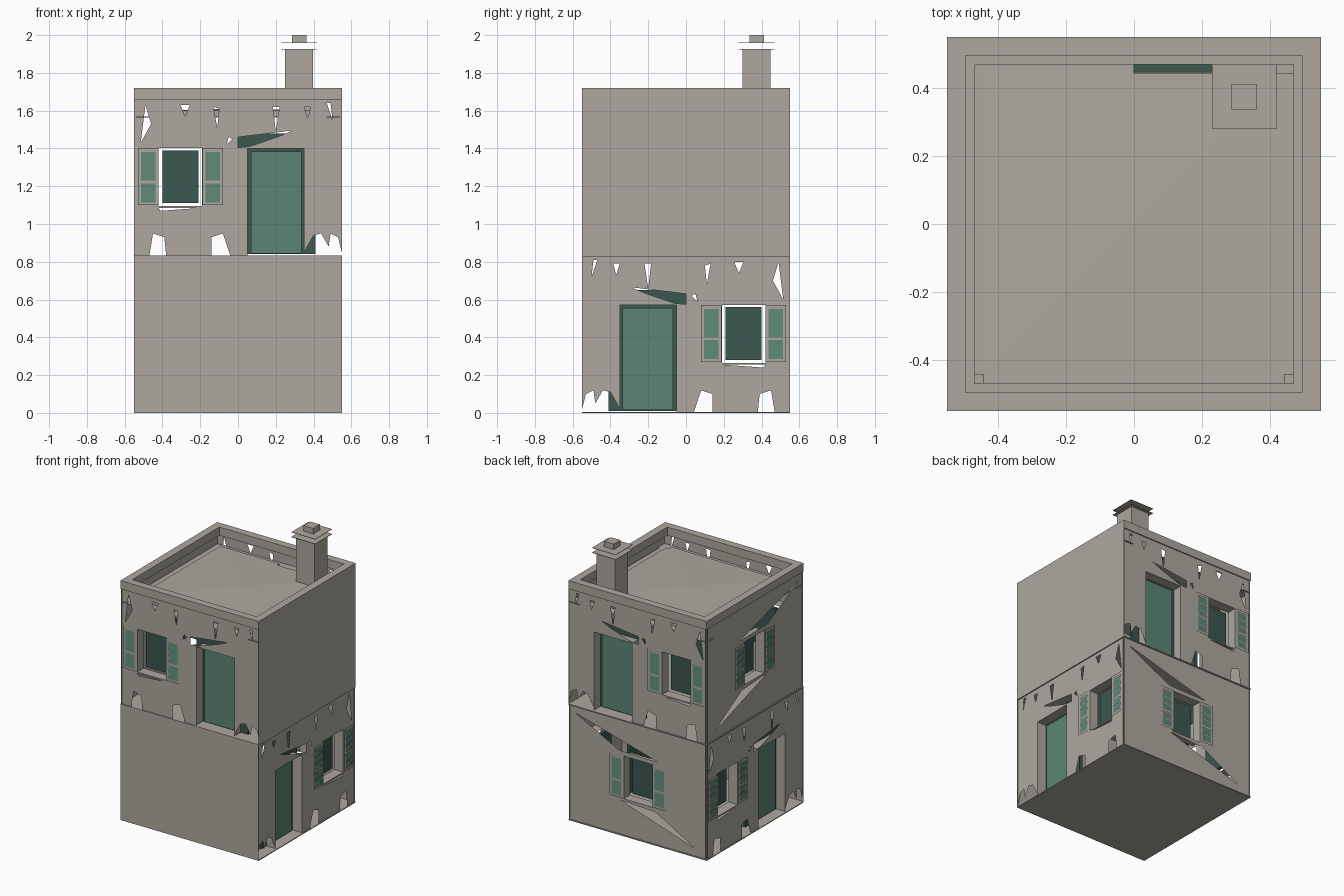
import bpy, bmesh
from mathutils import Matrix, Vector

cube = bpy.data.objects.get("Cube")
if cube:
    bpy.data.objects.remove(cube, do_unlink=True)


def material(name, rgb):
    m = bpy.data.materials.new(name)
    m.use_nodes = True
    m.diffuse_color = (*rgb, 1)
    m.node_tree.nodes["Principled BSDF"].inputs["Base Color"].default_value = (*rgb, 1)
    return m


plaster = material("grey plaster", (0.42, 0.395, 0.35))
green = material("painted green", (0.105, 0.235, 0.175))
dark = material("dark green", (0.045, 0.095, 0.08))

W, STOREY, TOP = 0.55, 0.83, 1.72
FACE = -0.542   # facade plane, leaving room for the shutters
BACK = -0.47    # plane of panes and doors

# Each side maps the local front (-y) onto one side of the house
FRONT = Matrix.Identity(4)
REAR = Matrix.Scale(-1, 4, (0, 1, 0))
RIGHT = Matrix(((0, -1, 0, 0), (-1, 0, 0, 0), (0, 0, 1, 0), (0, 0, 0, 1)))
LEFT = Matrix(((0, 1, 0, 0), (-1, 0, 0, 0), (0, 0, 1, 0), (0, 0, 0, 1)))


def finish(name, bm, mat, side=FRONT, base=0.0):
    m = Matrix.Translation((0, 0, base)) @ side
    bmesh.ops.transform(bm, matrix=m, verts=bm.verts)
    if m.determinant() < 0:
        bmesh.ops.reverse_faces(bm, faces=bm.faces)
    mesh = bpy.data.meshes.new(name)
    bm.to_mesh(mesh)
    bm.free()
    mesh.materials.append(mat)
    ob = bpy.data.objects.new(name, mesh)
    bpy.context.collection.objects.link(ob)
    return ob


def box(name, x, y, z, mat, side=FRONT, base=0.0):
    bm = bmesh.new()
    bmesh.ops.create_cube(bm, size=1)
    for v in bm.verts:
        v.co = [(a + b) / 2 + c * (b - a) for c, (a, b) in zip(v.co, (x, y, z))]
    return finish(name, bm, mat, side, base)


def sheet(name, loops, y, mat, side, base):
    """Flat wall from an outline followed by its holes."""
    bm = bmesh.new()
    for loop in loops:
        vs = [bm.verts.new((u, y, v)) for u, v in loop]
        for a, b in zip(vs, vs[1:] + vs[:1]):
            bm.edges.new((a, b))
    bmesh.ops.triangle_fill(bm, edges=bm.edges[:], use_beauty=True, normal=(0, -1, 0))
    return finish(name, bm, mat, side, base)


def quads(name, faces, mat, side=FRONT, base=0.0):
    bm = bmesh.new()
    for f in faces:
        bm.faces.new([bm.verts.new(p) for p in f])
    return finish(name, bm, mat, side, base)


def rect(x0, x1, z0, z1):
    return [(x0, z0), (x1, z0), (x1, z1), (x0, z1)]


def reveal(name, outline, side, base):
    """Strips running from an opening's edge back into the house."""
    faces = [[(a[0], FACE, a[1]), (b[0], FACE, b[1]), (b[0], BACK, b[1]), (a[0], BACK, a[1])]
             for a, b in zip(outline, outline[1:])]
    quads(name, faces, plaster, side, base)


def opening(c):
    return rect(c - 0.115, c + 0.115, 0.265, 0.572)


def window(label, c, side, base):
    hole = opening(c)
    reveal(label + "_window_reveal", hole + hole[:1], side, base)
    box(label + "_window_pane", (c - 0.096, c + 0.096), (BACK, BACK + 0.025),
        (0.28, 0.56), dark, side, base)
    # Louvred shutters on both sides
    for word, s in (("left", 1), ("right", -1)):
        x = c + s * 0.171
        sheet(f"{label}_{word}_shutter_frame",
              [rect(x - 0.054, x + 0.054, 0.27, 0.572),
               rect(x - 0.038, x + 0.038, 0.285, 0.385),
               rect(x - 0.038, x + 0.038, 0.4, 0.55)], -W, plaster, side, base)
        slats = []
        for z0, z1, n in ((0.285, 0.385, 2), (0.4, 0.55, 3)):
            h = (z1 - z0) / n
            for i in range(n):
                z = z0 + i * h
                slats.append([(x - 0.038, -W + 0.001, z), (x + 0.038, -W + 0.001, z),
                              (x + 0.038, FACE - 0.001, z + h), (x - 0.038, FACE - 0.001, z + h)])
        quads(f"{label}_{word}_shutter_slats", slats, green, side, base)


def ruined_facade(label, side, base):
    # Ragged foot with the doorway cut into it
    outline = [(-W, 0), (-0.47, 0), (-0.45, 0.12), (-0.39, 0.1), (-0.38, 0),
               (-0.14, 0), (-0.14, 0.1), (-0.08, 0.12), (-0.04, 0), (0.05, 0),
               (0.05, 0.57), (0.35, 0.57), (0.35, 0.02), (0.4, 0.11), (0.44, 0.12),
               (0.48, 0.05), (0.49, 0.12), (0.53, 0.1), (W, 0.02), (W, STOREY), (-W, STOREY)]
    holes = [
        opening(-0.305),
        [(0, 0.575), (0.06, 0.58), (0.22, 0.635), (0.29, 0.665), (0, 0.63)],
        [(-0.28, 0.74), (-0.255, 0.8), (-0.305, 0.8)],
        [(-0.11, 0.68), (-0.1, 0.78), (-0.13, 0.79)],
        [(0.2, 0.66), (0.22, 0.79), (0.185, 0.79)],
        [(0.37, 0.73), (0.385, 0.79), (0.35, 0.79)],
        [(-0.515, 0.6), (-0.46, 0.7), (-0.49, 0.8)],
        [(-0.06, 0.59), (-0.03, 0.62), (-0.05, 0.63)],
        [(0.5, 0.72), (0.49, 0.81), (0.47, 0.81)],
        [(-0.42, 0.255), (-0.2, 0.255), (-0.41, 0.24)],
    ]
    sheet(label + "_facade", [outline] + holes, FACE, plaster, side, base)
    window(label, -0.305, side, base)
    # Door leaf on a wide dark backing slab
    reveal(label + "_door_reveal", [(0.05, 0.01), (0.05, 0.57), (0.35, 0.57), (0.35, 0.01)],
           side, base)
    box(label + "_door_backing", (0, 0.41), (BACK, BACK + 0.025), (0.01, 0.65), dark, side, base)
    box(label + "_door_leaf", (0.07, 0.335), (BACK - 0.008, BACK), (0.015, 0.555),
        green, side, base)


def plain_wall(label, side, base, height, with_window):
    y = FACE if with_window else -W
    loops = [rect(-W, W, 0, height)]
    if with_window:
        loops += [opening(0),
                  [(-0.16, 0.6), (0.15, 0.605), (0.5, 0.78)],
                  [(-0.45, 0.06), (0.14, 0.25), (-0.14, 0.235)]]
        window(label, 0, side, base)
    sheet(label + "_wall", loops, y, plaster, side, base)


# Walls: ruined and plain storeys alternate around the house
ruined_facade("front_upper", FRONT, STOREY)
ruined_facade("rear_upper", REAR, STOREY)
ruined_facade("right_lower", RIGHT, 0)
ruined_facade("left_lower", LEFT, 0)
plain_wall("front_lower", FRONT, 0, STOREY, False)
plain_wall("right_upper", RIGHT, STOREY, TOP - STOREY, False)
plain_wall("rear_lower", REAR, 0, STOREY, True)
plain_wall("left_upper", LEFT, STOREY, TOP - STOREY, True)

# Floors
box("ground_slab", (-W, W), (-W, W), (0, 0.006), plaster)
box("upper_floor", (-W, W), (-W, W), (STOREY - 0.004, STOREY + 0.004), plaster)

# Parapet rim
IN = 0.495
for word, side in (("front", FRONT), ("rear", REAR)):
    box(word + "_parapet", (-W, W), (-W, -IN), (1.66, TOP), plaster, side)
for word, side in (("right", RIGHT), ("left", LEFT)):
    box(word + "_parapet", (-IN, IN), (-W, -IN), (1.66, TOP), plaster, side)

# Roof deck with a very slight rise to the middle, and the gutter around it
D, G = 0.442, 0.469
ring = [Vector((x, y, 1.6)) for x, y in ((-D, -D), (D, -D), (D, D), (-D, D))]
peak = Vector((0, 0, 1.612))
quads("roof_deck", [(a, b, peak) for a, b in zip(ring, ring[1:] + ring[:1])], plaster)
for word, side in (("front", FRONT), ("rear", REAR), ("right", RIGHT), ("left", LEFT)):
    box(word + "_gutter", (-W, W), (-W + 0.01, -G), (1.565, 1.57), plaster, side)
    if word != "rear":
        box(word + "_deck_edge", (-D, D), (-G, -D), (1.565, 1.6), plaster, side)
box("rear_deck_edge", (-G, 0), (D, G), (1.565, 1.6), plaster)

# Chimney with two thin cap plates and a small pot
CX, CY = 0.324, 0.374


def stack(name, r, z0, z1):
    box(name, (CX - r, CX + r), (CY - r, CY + r), (z0, z1), plaster)


stack("chimney_shaft", 0.074, 1.57, 1.925)
stack("chimney_lower_cap", 0.095, 1.923, 1.926)
stack("chimney_upper_cap", 0.095, 1.957, 1.96)
stack("chimney_pot", 0.038, 1.96, 2.0)
